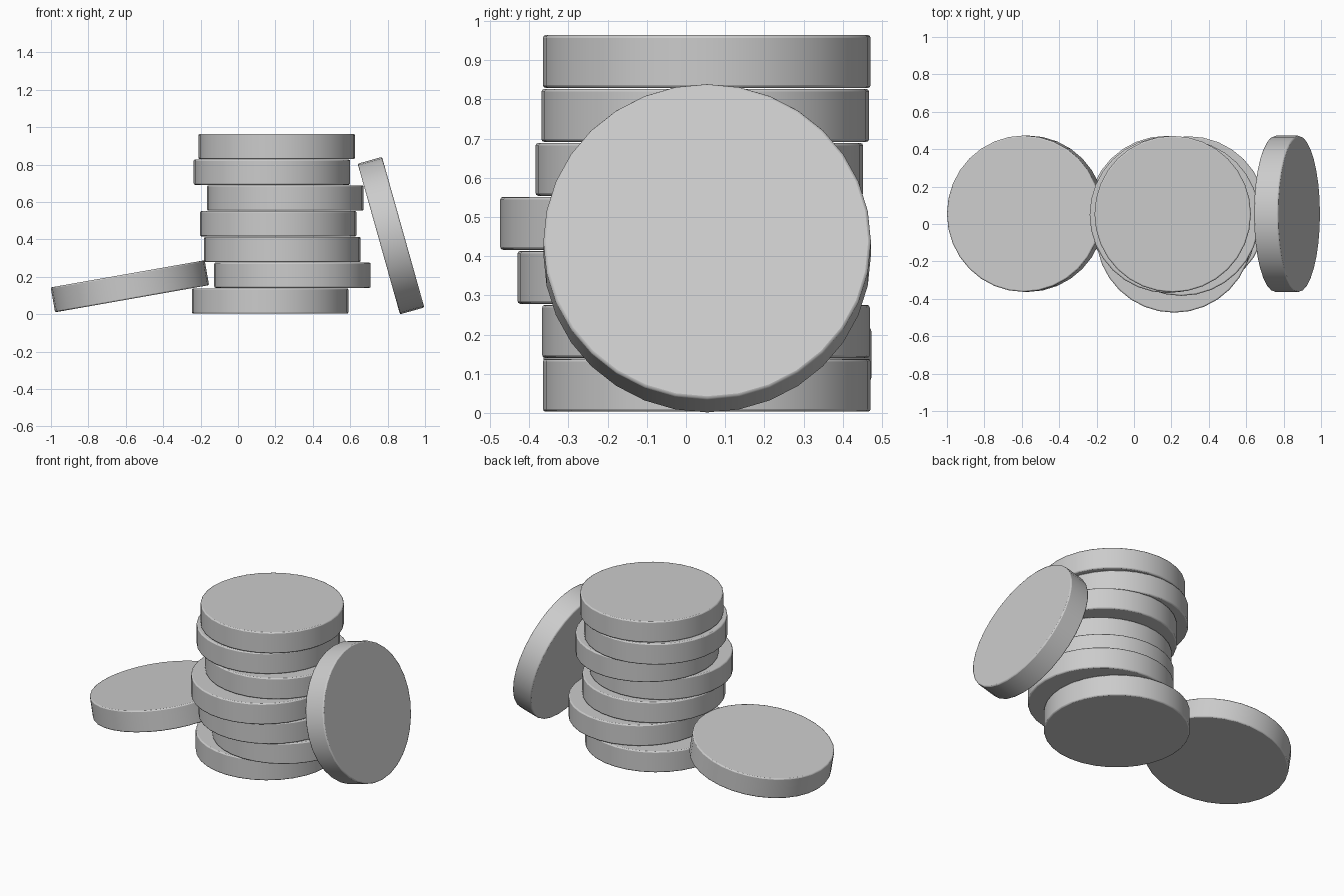
import bpy
from math import radians

if "Cube" in bpy.data.objects:
    bpy.data.objects.remove(bpy.data.objects["Cube"])

RADIUS, THICK = 0.418, 0.135


def coin(name, loc, tilt=0.0):
    """One disc with softly rounded rims, tilted about y."""
    bpy.ops.mesh.primitive_cylinder_add(
        vertices=32, radius=RADIUS, depth=THICK,
        location=loc, rotation=(0, radians(tilt), 0))
    ob = bpy.context.object
    ob.name = name
    bevel = ob.modifiers.new("rim", 'BEVEL')
    bevel.width = 0.007
    bevel.segments = 2
    bevel.limit_method = 'ANGLE'
    bevel.angle_limit = radians(40)
    bpy.ops.object.shade_smooth_by_angle(angle=radians(35))
    return ob


# Uneven stack of seven discs, bottom to top
offsets = [(0.172, 0.053), (0.291, 0.051), (0.237, -0.012), (0.215, -0.056),
           (0.253, 0.034), (0.181, 0.049), (0.207, 0.053)]
for i, (x, y) in enumerate(offsets):
    coin(f"stack_disc_{i + 1}", (x, y, 0.0705 + i * 0.1377))

# Disc resting on the bottom of the stack, and disc leaning against its side
coin("resting_disc", (-0.578, 0.055, 0.149), -10)
coin("leaning_disc", (0.818, 0.054, 0.42), 74.3)
